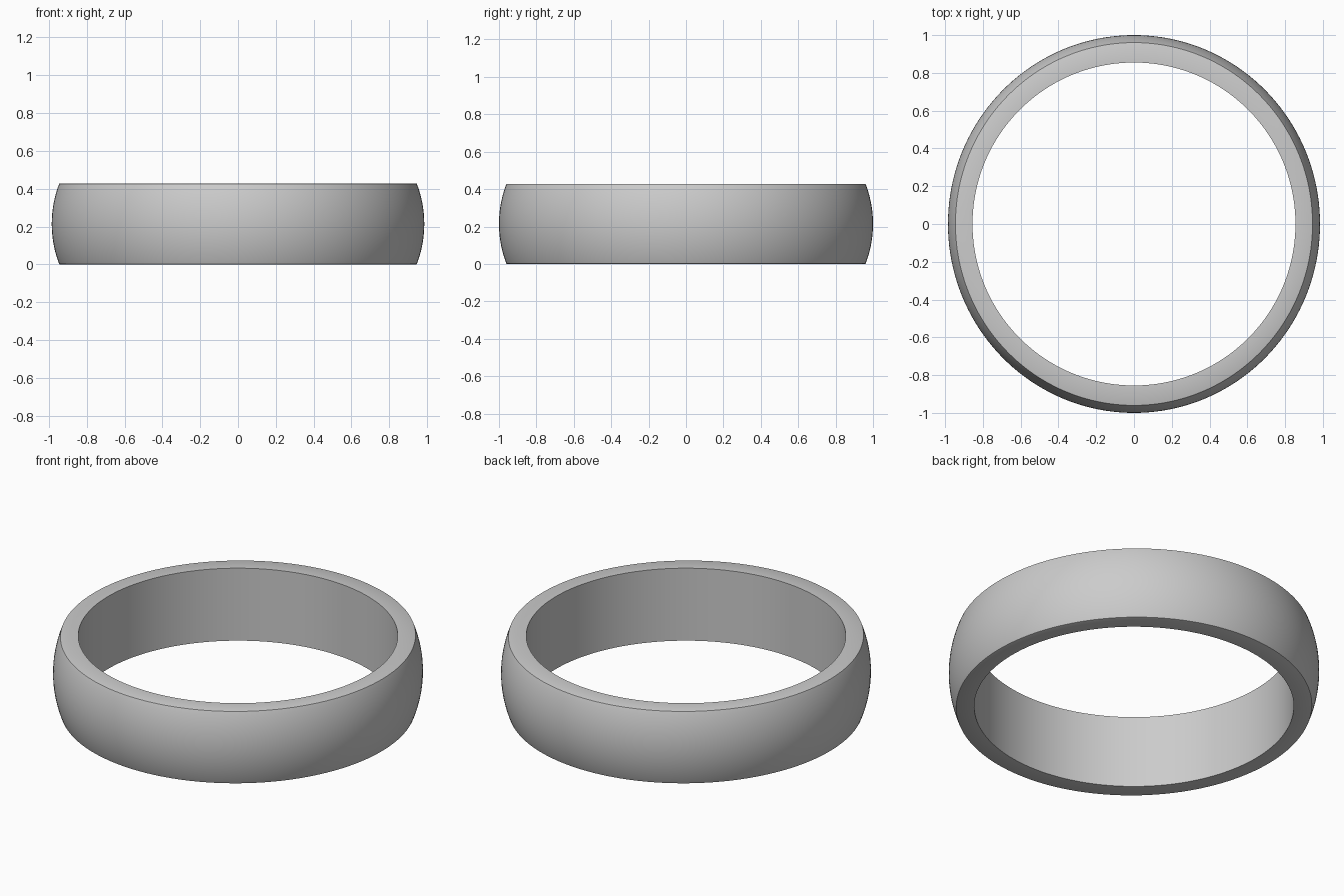
import bpy, bmesh, math

if "Cube" in bpy.data.objects:
    bpy.data.objects.remove(bpy.data.objects["Cube"])

SEGMENTS = 160
HEIGHT = 0.428
INNER = 0.855            # round bore
BULGE = 0.04             # how far the outer wall swells at mid height
OUTER_X, OUTER_Y = 0.985, 1.0
STEPS = 24


def outer_offset(z):
    """Inset of the domed wall from its widest radius at height z."""
    half = HEIGHT / 2
    r = (half ** 2 + BULGE ** 2) / (2 * BULGE)
    return r - math.sqrt(r ** 2 - (z - half) ** 2)


# Cross-section: (inset from the outer wall, z), None marks the bore
edge = 0.006
wall = [(outer_offset(z), z) for z in
        (edge + (HEIGHT - 2 * edge) * i / STEPS for i in range(STEPS + 1))]
rim = wall[0][0] + edge
soft = wall[0][0] + edge * 0.3
profile = ([(None, 0), (rim, 0), (soft, edge * 0.3)] + wall
           + [(soft, HEIGHT - edge * 0.3), (rim, HEIGHT), (None, HEIGHT)])

# Sweep the section around the slightly oval band
bm = bmesh.new()
rings = []
for s in range(SEGMENTS):
    a = 2 * math.pi * s / SEGMENTS
    ring = []
    for inset, z in profile:
        rx, ry = (INNER, INNER) if inset is None else (OUTER_X - inset, OUTER_Y - inset)
        ring.append(bm.verts.new((rx * math.cos(a), ry * math.sin(a), z)))
    rings.append(ring)
n = len(profile)
for s in range(SEGMENTS):
    a, b = rings[s], rings[(s + 1) % SEGMENTS]
    for i in range(n):
        j = (i + 1) % n
        bm.faces.new((a[i], b[i], b[j], a[j]))
bmesh.ops.recalc_face_normals(bm, faces=bm.faces)

mesh = bpy.data.meshes.new("ring_band")
bm.to_mesh(mesh)
bm.free()
band = bpy.data.objects.new("ring_band", mesh)
bpy.context.collection.objects.link(band)

# Smooth walls with crisp rims
bpy.context.view_layer.objects.active = band
band.select_set(True)
bpy.ops.object.shade_smooth_by_angle(angle=math.radians(25))
